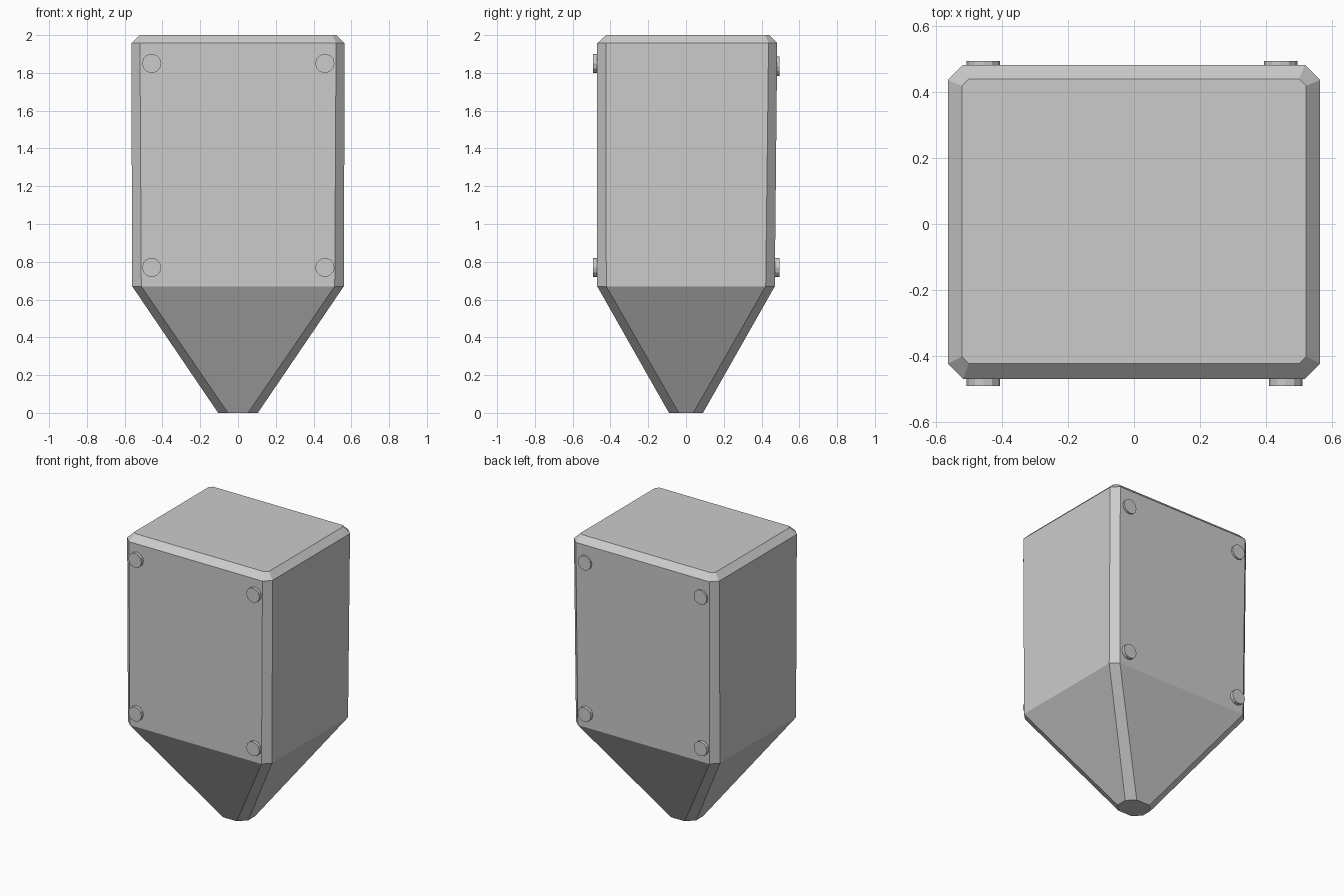
import bpy, bmesh
from math import pi
from mathutils import Matrix

if "Cube" in bpy.data.objects:
    bpy.data.objects.remove(bpy.data.objects["Cube"])


def add_object(name, bm):
    bmesh.ops.recalc_face_normals(bm, faces=bm.faces)
    mesh = bpy.data.meshes.new(name)
    bm.to_mesh(mesh)
    bm.free()
    obj = bpy.data.objects.new(name, mesh)
    bpy.context.collection.objects.link(obj)
    return obj


def ring(bm, z, hx, y0, y1, c):
    """Rectangle with chamfered corners at height z."""
    pts = [(hx, y0 + c), (hx, y1 - c), (hx - c, y1), (c - hx, y1),
           (-hx, y1 - c), (-hx, y0 + c), (c - hx, y0), (hx - c, y0)]
    return [bm.verts.new((x, y, z)) for x, y in pts]


# Chamfered box with tapered point: z, half width, front y, back y, corner cut
sections = [(0.0, 0.105, -0.09, 0.09, 0.052),
            (0.67, 0.56, -0.47, 0.47, 0.048),
            (1.957, 0.565, -0.47, 0.483, 0.046),
            (2.0, 0.522, -0.423, 0.44, 0.021)]
bm = bmesh.new()
rings = [ring(bm, *s) for s in sections]
for lo, hi in zip(rings, rings[1:]):
    for i in range(8):
        j = (i + 1) % 8
        bm.faces.new((lo[i], lo[j], hi[j], hi[i]))
bm.faces.new(rings[0][::-1])
bm.faces.new(rings[-1])
add_object("tapered_body", bm)


# Round studs in the corners of the front and back faces
def stud(name, x, y, z):
    bm = bmesh.new()
    bmesh.ops.create_cone(bm, cap_ends=True, segments=12, radius1=0.051,
                          radius2=0.051, depth=0.04,
                          matrix=Matrix.Translation((x, y, z)) @ Matrix.Rotation(pi / 2, 4, 'X'))
    add_object(name, bm)


for side, y, upper_z in (("front", -0.472, 1.85), ("back", 0.474, 1.835)):
    for level, z in (("upper", upper_z), ("lower", 0.77)):
        for hand, x in (("left", -0.457), ("right", 0.46 if y < 0 else 0.445)):
            stud(f"{side}_{level}_{hand}_stud", x, y, z)
